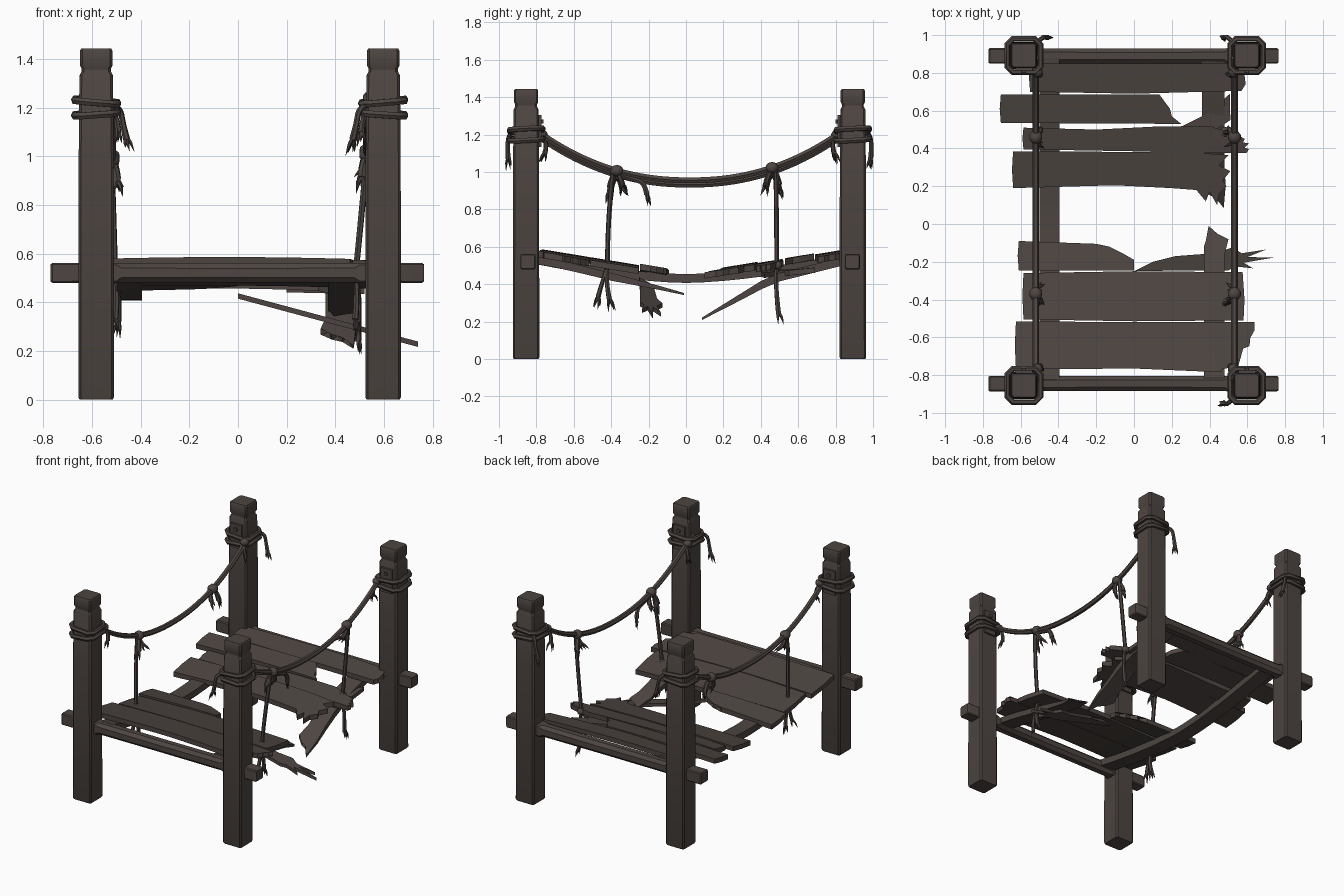
import bpy, bmesh, math, random
from mathutils import Vector

if "Cube" in bpy.data.objects:
    bpy.data.objects.remove(bpy.data.objects["Cube"])
random.seed(4)

wood = bpy.data.materials.new("dark weathered brown")
wood.diffuse_color = (0.075, 0.060, 0.054, 1)
wood.use_nodes = True
wood.node_tree.nodes["Principled BSDF"].inputs["Base Color"].default_value = wood.diffuse_color


def finish(ob, angle=35):
    ob.data.materials.clear()
    ob.data.materials.append(wood)
    bpy.ops.object.select_all(action='DESELECT')
    ob.select_set(True)
    bpy.context.view_layer.objects.active = ob
    bpy.ops.object.shade_smooth_by_angle(angle=math.radians(angle))
    return ob


def from_bm(name, bm):
    bmesh.ops.recalc_face_normals(bm, faces=bm.faces)
    me = bpy.data.meshes.new(name)
    bm.to_mesh(me)
    bm.free()
    ob = bpy.data.objects.new(name, me)
    bpy.context.collection.objects.link(ob)
    return finish(ob)


def loft(name, sections):
    """Skin a list of equal-length point rings."""
    bm = bmesh.new()
    rings = [[bm.verts.new(p) for p in s] for s in sections]
    n = len(rings[0])
    for a, b in zip(rings, rings[1:]):
        for i in range(n):
            bm.faces.new((a[i], a[(i + 1) % n], b[(i + 1) % n], b[i]))
    bm.faces.new(rings[0])
    bm.faces.new(rings[-1])
    return from_bm(name, bm)


def octo(h, c):
    """Square of half size h with corners cut by c."""
    k = h - c
    return [(h, -k), (h, k), (k, h), (-k, h), (-h, k), (-h, -k), (-k, -h), (k, -h)]


def slab(name, outline, zf, tf):
    """Flat outline cut into strips, bent to the height zf(x, y) and thickened down by tf(y)."""
    bm = bmesh.new()
    bm.faces.new([bm.verts.new((x, y, 0)) for x, y in outline])
    bmesh.ops.triangulate(bm, faces=bm.faces)
    for axis in (0, 1):
        for i in range(-8, 9):
            co, no = [0, 0, 0], [0, 0, 0]
            co[axis], no[axis] = i * 0.1 + 0.003, 1
            bmesh.ops.bisect_plane(bm, geom=bm.verts[:] + bm.edges[:] + bm.faces[:],
                                   dist=1e-5, plane_co=co, plane_no=no)
    for v in bm.verts:
        v.co.z = zf(v.co.x, v.co.y)
    r = bmesh.ops.extrude_face_region(bm, geom=bm.faces[:])
    for g in r['geom']:
        if isinstance(g, bmesh.types.BMVert):
            g.co.z -= tf(g.co.y) if callable(tf) else tf
    return from_bm(name, bm)


def jag(a, b, n, amp):
    """Splintered edge from a to b, spiking sideways."""
    a, b = Vector(a), Vector(b)
    d = (b - a).normalized()
    side = Vector((d.y, -d.x))
    pts = []
    for i in range(n + 1):
        s = amp * random.uniform(0.5, 1) if i % 2 else -amp * 0.4 * random.random()
        pts.append(tuple(a.lerp(b, i / n) + side * s))
    return pts


def rope(name, pts, r, radii=None, cyclic=False, smooth=True):
    cu = bpy.data.curves.new(name, 'CURVE')
    cu.dimensions = '3D'
    cu.bevel_depth, cu.bevel_resolution, cu.use_fill_caps = r, 1, True
    cu.resolution_u = 4
    sp = cu.splines.new('NURBS' if smooth else 'POLY')
    sp.points.add(len(pts) - 1)
    for i, p in enumerate(pts):
        sp.points[i].co = (*p, 1)
        sp.points[i].radius = radii[i] if radii else 1
    sp.use_cyclic_u = cyclic
    if smooth:
        sp.order_u = 3
        sp.use_endpoint_u = True
    ob = bpy.data.objects.new(name, cu)
    bpy.context.collection.objects.link(ob)
    bpy.ops.object.select_all(action='DESELECT')
    ob.select_set(True)
    bpy.context.view_layer.objects.active = ob
    bpy.ops.object.convert(target='MESH')
    return finish(bpy.context.view_layer.objects.active, 50)


def frayed(name, pts, r=0.014):
    """Loose rope end that splits into three spikes."""
    rope(name, pts, r, [1] * (len(pts) - 1) + [1.25])
    e = Vector(pts[-1])
    d = (e - Vector(pts[-2])).normalized()
    for k in range(3):
        off = Vector((random.uniform(-1, 1), random.uniform(-1, 1), random.uniform(-.4, .4))) * 0.022
        rope(name + "_strand", [e - d * 0.015, e + d * 0.02 + off * .7, e + d * random.uniform(.04, .065) + off],
             r * 0.75, [1, .8, .05], smooth=False)


def knot(name, p, r=0.035):
    bm = bmesh.new()
    bmesh.ops.create_icosphere(bm, subdivisions=2, radius=r)
    for v in bm.verts:
        v.co = Vector((v.co.x, v.co.y * 1.05, v.co.z * 0.9)) + Vector(p)
    from_bm(name, bm)


# posts with notched caps, wall plates and rope wraps
for x, y in ((-.583, -.855), (.597, -.855), (-.583, .892), (.597, .892)):
    loft("post", [[(x + a, y + b * .97, z) for a, b in octo(h, .01)] for z, h in
                  ((0, .068), (.01, .073), (1.0, .072), (1.333, .069), (1.35, .06), (1.36, .06),
                   (1.374, .067), (1.434, .067), (1.443, .062))])
    s = 1 if y < 0 else -1
    f = y + s * .066
    loft("post_plate", [[(x + a * .045, f + s * d, 1.22 + b * .085) for a, b in
                         ((-1, -1), (1, -1), (1, 1), (-1, 1))] for d in (0, .016)])
    loft("plate_peg", [[(x + a, f + s * d, 1.27 + b) for a, b in octo(.012, .004)] for d in (0, .026)])
    i = 1 if x < 0 else -1
    for z, tilt in ((1.225, .08), (1.175, -.07)):
        rope("post_wrap", [(x + a, y + b, z - i * tilt * a + .05 * b) for a, b in octo(.088, .03)],
             .016, cyclic=True, smooth=False)
    knot("wrap_knot", (x + i * .07, y + s * .085, 1.2), .03)
    # tails: one outward past the post, one inward
    if x > 0 or y > 0:
        frayed("wrap_tail", [(x + i * .07, y - s * .07, 1.21), (x + i * .10, y - s * .095, 1.2),
                             (x + i * .11, y - s * .10, 1.13), (x + i * .125, y - s * .095, 1.07)], .012)
    frayed("wrap_tail", [(x + i * .06, y + s * .08, 1.2), (x + i * .085, y + s * .12, 1.17),
                         (x + i * .09, y + s * .10, 1.10)], .011)

# cross beams, squared ends with a rounder middle
for y in (-.845, .89):
    secs = []
    for x, h, c in ((-.77, .036, .006), (-.763, .041, .006), (-.5, .041, .008), (-.48, .04, .02), (0, .04, .022),
                    (.48, .04, .02), (.5, .041, .008), (.756, .041, .006), (.764, .036, .006)):
        secs.append([(x, y + a, .521 + b) for a, b in octo(h, c)])
    loft("cross_beam", secs)

# sagging stringer on the left, snapped stringer on the right
slab("left_stringer", [(-.5, -.84), (-.395, -.84), (-.395, .88), (-.5, .88)],
     lambda x, y: .454 + .11 * min(1, abs(y) / .85) ** 1.6, .047)
slab("right_stringer_front", [(.37, -.84), (.48, -.84), (.48, -.16), (.5, -.08), (.45, -.1), (.44, -.05),
                              (.42, -.1), (.395, -.01), (.38, -.09), (.37, -.12)],
     lambda x, y: .555 - .205 * ((y + .84) / .84) ** 1.2, lambda y: .042 if y < -.4 else .01 - .08 * y)
slab("right_stringer_back", [(.48, .88), (.36, .88), (.36, .27), (.34, .2), (.375, .22), (.385, .16), (.41, .19),
                             (.43, .14), (.445, .18), (.475, .085), (.485, .2), (.48, .3)],
     lambda x, y: .555 - .25 * (.88 - y) if y > .45 else .4475 - .62 * (.45 - y),
     lambda y: min(.045, .012 + .11 * (y - .08)))


# deck planks
def deck(dz=0):
    return lambda x, y: (.445 + .163 * abs(y) + dz + .012 * math.cos(x * 2.6) - .006 * x)


L = lambda x, y0, y1: [(x, y1), (x - .006, (y0 + y1) / 2), (x, y0)]
T = .033
slab("plank_1", L(-.55, .70, .85) + [(0, .69), (.57, .705)] + jag((.575, .71), (.56, .85), 5, .02), deck(-.01), T)
slab("plank_2", L(-.705, .535, .685) + [(.25, .53), (.2, .57), (.19, .61), (.135, .685)], deck(-.004), T)
slab("plank_2_shard", [(.2, .40), (.52, .42), (.42, .49), (.51, .55), (.508, .69), (.4, .59), (.26, .52)],
     lambda x, y: .475 + .1 * (y - .4) - .03 * x, .028)
slab("plank_3", L(-.585, .395, .51) + [(0, .385), (.35, .375), (.6, .375)] + jag((.6, .378), (.57, .46), 6, .025)
     + [(.4, .52), (.1, .515), (-.2, .5)], deck(-.006), T)
slab("plank_4", L(-.64, .19, .385) + [(-.1, .205), (.2, .19), (.33, .18), (.38, .12), (.4, .17), (.44, .10), (.45, .16),
     (.49, .2), (.47, .23), (.51, .28), (.45, .31), (.5, .365), (.3, .38)], deck(0), T)
slab("plank_5", L(-.61, -.245, -.09) + [(0, -.245), (.0, -.19), (-.04, -.2), (-.06, -.155), (-.1, -.16), (-.13, -.12),
     (-.17, -.145), (-.2, -.105)], deck(.012), T)
slab("plank_5_broken", [(.0, -.25), (.3, -.245), (.5, -.245), (.54, -.225), (.63, -.235), (.58, -.205), (.74, -.178),
     (.6, -.175), (.7, -.135), (.57, -.155), (.52, -.125), (.42, -.155), (.22, -.17), (.27, -.185), (.1, -.2)],
     lambda x, y: .437 - .268 * x, .022)
slab("plank_6", L(-.585, -.505, -.26) + [(0, -.515), (.58, -.51), (.585, -.4), (.575, -.255), (0, -.25)],
     deck(.004), T)
slab("plank_7", L(-.625, -.77, -.515) + [(0, -.765), (.46, -.785), (.47, -.765), (.55, -.76)]
     + jag((.58, -.66), (.62, -.515), 7, .03) + [(0, -.52)], deck(.004), T)

# hand ropes with knots, hangers and loose ends
for side, x, low in (("left", -.52, .932), ("right", .532, .955)):
    def rz(y):
        return low + .265 * (abs(y - .02) / .82) ** 2.2
    rope(side + "_hand_rope", [(x, -.83 + .0855 * k, rz(-.83 + .0855 * k)) for k in range(21)], .018)
    for y in (-.37, .46):
        s = 1 if y < 0 else -1
        z = rz(y)
        i = 1 if x < 0 else -1
        knot("hand_rope_knot", (x, y, z))
        frayed("knot_tail", [(x, y, z), (x + i * .02, y - s * .03, z - .04), (x + i * .022, y - s * .035, z - .09)], .015)
        frayed("knot_tail", [(x, y, z), (x - i * .015, y + s * .02, z - .04), (x + i * .01, y + s * .03, z - .075)], .013)
        if x < 0 and y > 0:
            continue
        bx = x + (.015 if x < 0 else -.05)
        by = y - s * .05 if y < 0 else y + .025
        rope(side + "_hanger", [(x, y - s * .02, z), ((x + bx) / 2, by, .75), (bx, by, .5)], .013)
        knot("hanger_knot", (bx, by, .5), .028)
        end = .32 if y < 0 else .24
        frayed("hanger_tail", [(bx, by, .5), (bx + .02, by - .01, .42), (bx + .01, by + .01, end)], .012)
        if y < 0:
            frayed("hanger_tail", [(bx, by, .49), (bx + .01, by - .03, .41), (bx, by - .05, .33)], .011)
# loose end hanging from the front of the right rope
frayed("loose_end", [(.532, -.37, .99), (.535, -.28, .96), (.54, -.22, .94), (.535, -.21, .88)], .013)
